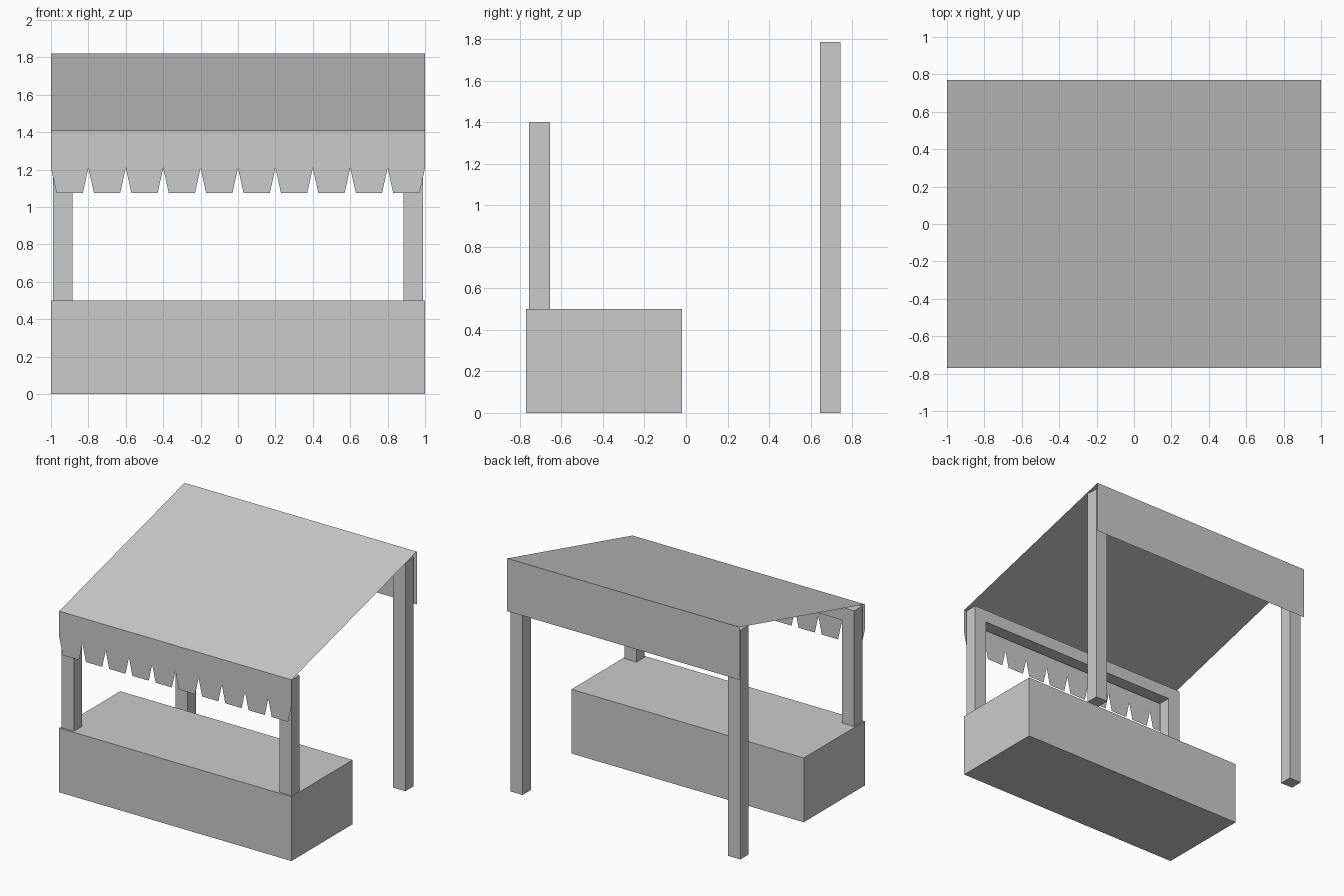
import bpy, bmesh

if "Cube" in bpy.data.objects:
    bpy.data.objects.remove(bpy.data.objects["Cube"])


def mesh_object(name, bm):
    me = bpy.data.meshes.new(name)
    bm.to_mesh(me)
    bm.free()
    ob = bpy.data.objects.new(name, me)
    bpy.context.collection.objects.link(ob)
    return ob


def box(name, lo, hi):
    bm = bmesh.new()
    bmesh.ops.create_cube(bm, size=1)
    for v in bm.verts:
        v.co = [(a + b) / 2 + c * (b - a) for a, b, c in zip(lo, hi, v.co)]
    return mesh_object(name, bm)


# Counter block
box("counter", (-1, -0.77, 0), (1, -0.02, 0.5))

# Front and back frames: two posts joined by a beam under the canopy
for name, y, base, top in (("front", -0.755, 0.5, 1.40), ("back", 0.645, 0, 1.785)):
    for side, x in (("left", -0.99), ("right", 0.885)):
        box(f"{name}_{side}_post", (x, y, base), (x + 0.105, y + 0.1, top))
    box(f"{name}_beam", (-0.885, y, top - 0.1), (0.885, y + 0.1, top))

# Canopy cloth: thin sheet with sloped roof, plain back flap and toothed front flap
Y, LOW, HIGH, NOTCH, TIP = 0.77, 1.41, 1.82, 1.21, 1.075
bm = bmesh.new()


def face(points):
    bm.faces.new([bm.verts.new(p) for p in points])


face([(-1, -Y, LOW), (1, -Y, LOW), (1, Y, HIGH), (-1, Y, HIGH)])
face([(1, Y, LOW), (-1, Y, LOW), (-1, Y, HIGH), (1, Y, HIGH)])
for i in range(10):
    c = -0.9 + 0.2 * i
    face([(c - 0.1, -Y, LOW), (c - 0.1, -Y, NOTCH), (c - 0.07, -Y, TIP),
          (c + 0.07, -Y, TIP), (c + 0.1, -Y, NOTCH), (c + 0.1, -Y, LOW)])
bmesh.ops.remove_doubles(bm, verts=bm.verts, dist=0.0005)
# Merge the tooth panels into one flap
seams = [e for e in bm.edges if len(e.link_faces) == 2
         and all(abs(v.co.y + Y) < 1e-4 for v in e.verts)
         and abs(e.verts[0].co.x - e.verts[1].co.x) < 1e-4]
bmesh.ops.dissolve_edges(bm, edges=seams, use_verts=False)
mesh_object("canopy", bm)
